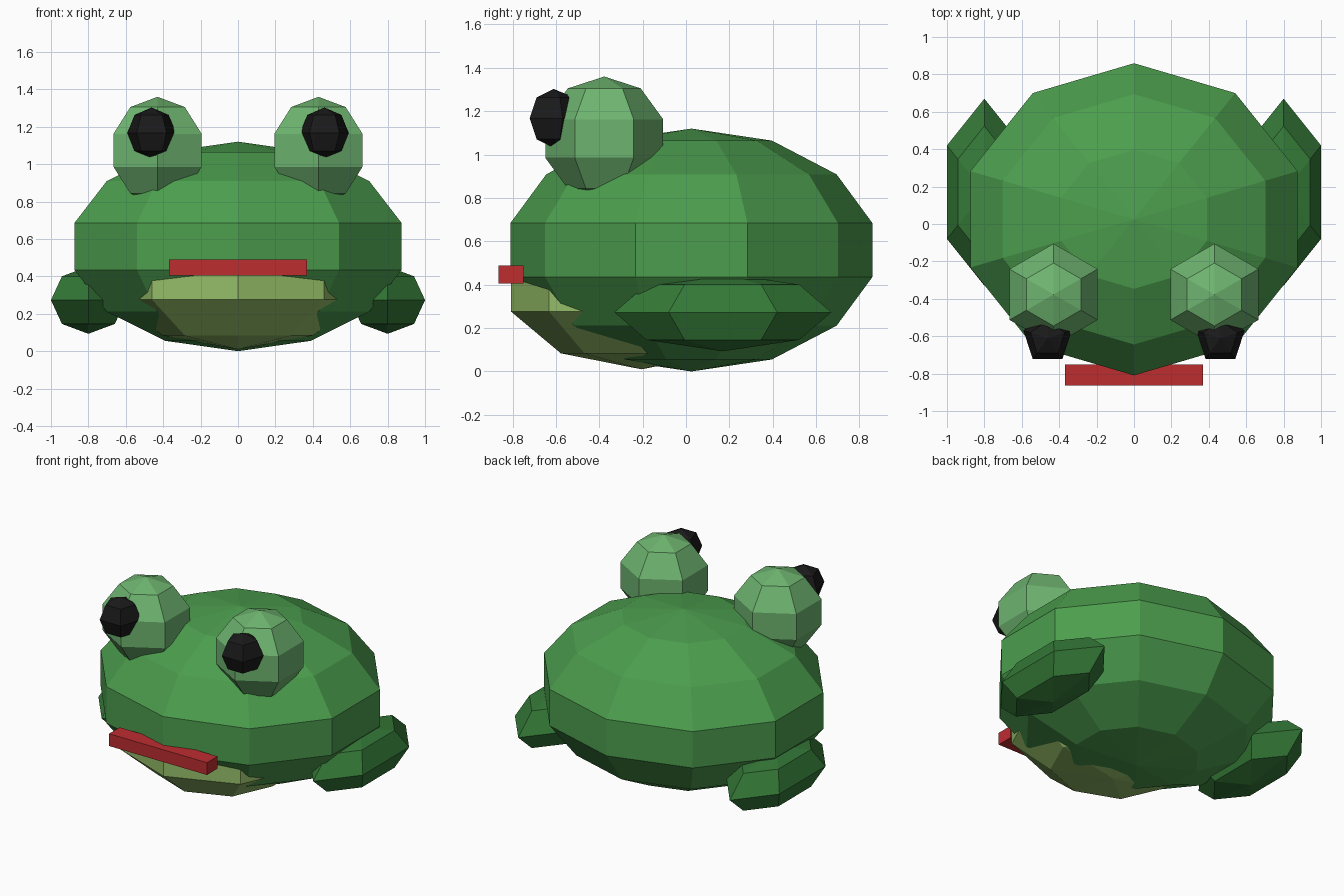
import bpy, bmesh
from mathutils import Matrix, Vector

if "Cube" in bpy.data.objects:
    bpy.data.objects.remove(bpy.data.objects["Cube"])


def material(name, rgb):
    m = bpy.data.materials.new(name)
    m.diffuse_color = (*rgb, 1)
    m.use_nodes = True
    m.node_tree.nodes["Principled BSDF"].inputs["Base Color"].default_value = m.diffuse_color
    return m


def add_object(name, bm, mat):
    bmesh.ops.recalc_face_normals(bm, faces=bm.faces)
    me = bpy.data.meshes.new(name)
    bm.to_mesh(me)
    bm.free()
    me.materials.append(mat)
    ob = bpy.data.objects.new(name, me)
    bpy.context.collection.objects.link(ob)


def ball(name, centre, radii, segments, rings, mat):
    """Flat-shaded, squashed sphere with a column of vertices at +y."""
    bm = bmesh.new()
    bmesh.ops.create_uvsphere(
        bm, u_segments=segments, v_segments=rings, radius=1,
        matrix=Matrix.LocRotScale(Vector(centre), None, Vector(radii)))
    add_object(name, bm, mat)


skin = material("skin_green", (0.072, 0.34, 0.076))
leg_green = material("leg_green", (0.034, 0.19, 0.038))
eye_green = material("eye_green", (0.156, 0.456, 0.16))
olive = material("belly_olive", (0.30, 0.515, 0.14))
black = material("pupil_black", (0.01, 0.01, 0.01))
red = material("mouth_red", (0.51, 0.026, 0.03))

# Body and belly
ball("body", (0, 0.025, 0.56), (0.944, 0.856, 0.56), 10, 7, skin)
ball("belly", (0, -0.205, 0.395), (0.684, 0.633, 0.385), 8, 5, olive)

# Legs, eyes and pupils on both sides
for side, s in (("left", -1), ("right", 1)):
    ball(side + "_leg", (s * 0.80, 0.17, 0.273), (0.231, 0.50, 0.18), 6, 4, leg_green)
    ball(side + "_eye", (s * 0.43, -0.377, 1.074), (0.286, 0.286, 0.286), 6, 5, eye_green)
    ball(side + "_pupil", (s * 0.462, -0.611, 1.167), (0.136, 0.136, 0.136), 5, 4, black)

# Mouth bar
bm = bmesh.new()
bmesh.ops.create_cube(bm, size=1, matrix=Matrix.LocRotScale(
    Vector((0, -0.807, 0.447)), None, Vector((0.74, 0.114, 0.084))))
add_object("mouth", bm, red)
